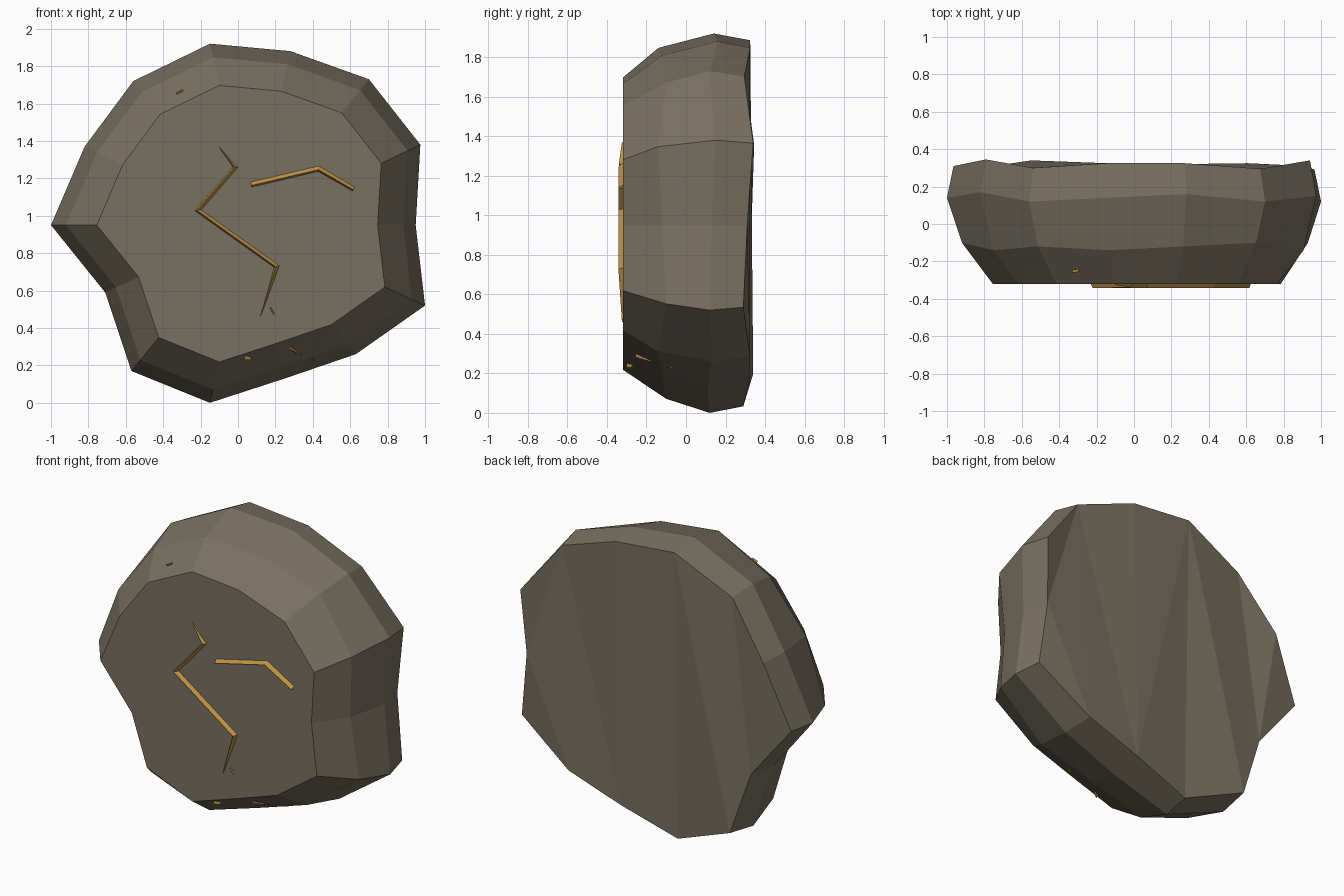
import bpy, bmesh
from mathutils import Vector

if "Cube" in bpy.data.objects:
    bpy.data.objects.remove(bpy.data.objects["Cube"])


def material(name, rgb):
    m = bpy.data.materials.new(name)
    m.diffuse_color = (*rgb, 1)
    m.use_nodes = True
    m.node_tree.nodes["Principled BSDF"].inputs["Base Color"].default_value = m.diffuse_color
    return m


STONE = material("grey brown stone", (0.19, 0.163, 0.12))
GOLD = material("gold vein", (0.52, 0.29, 0.06))


def finish(bm, name, mat):
    bmesh.ops.recalc_face_normals(bm, faces=bm.faces)
    me = bpy.data.meshes.new(name)
    bm.to_mesh(me)
    bm.free()
    me.materials.append(mat)
    ob = bpy.data.objects.new(name, me)
    bpy.context.collection.objects.link(ob)


# boulder: widest outline (x, z), scaled into four rings from front to back
outline = [(-.15, 1.92), (.28, 1.88), (.70, 1.73), (.975, 1.38), (.95, .95),
           (1.0, .52), (.63, .26), (.25, .13), (-.15, 0), (-.57, .17),
           (-.71, .59), (-1.0, .95), (-.82, 1.37), (-.56, 1.72)]
back_y = [.325, .325, .295, .34, .31, .29, .325, .32, .29, .34, .32, .31, .345, .30]
mid_y = [.14, .16, .12, .15, .13, .12, .13, .11, .12, .13, .12, .14, .17, .12]
rings = [(.77, .015, -.32), (.925, .005, -.12), (1, 0, None), (.965, 0, None)]
bm = bmesh.new()
loops = []
for k, (s, dx, y) in enumerate(rings):
    loop = []
    for i, (x, z) in enumerate(outline):
        py = mid_y[i] if k == 2 else back_y[i] if k == 3 else y
        if k == 1:
            py += .02 * (i % 3 - 1)
        loop.append(bm.verts.new((x * s + dx, py, .95 + (z - .95) * s)))
    loops.append(loop)
n = len(outline)
for a, b in zip(loops, loops[1:]):
    for i in range(n):
        j = (i + 1) % n
        bm.faces.new((a[i], a[j], b[j], b[i]))
bm.faces.new(loops[0])
back = bm.faces.new(loops[-1])
bmesh.ops.triangulate(bm, faces=[back])
finish(bm, "boulder", STONE)


# veins: ridge strips with a triangular section following a path
def vein(name, path, widths, height=.022, out=(0, -1, 0)):
    out = Vector(out).normalized()
    pts = [Vector(p) for p in path]
    bm = bmesh.new()
    secs = []
    for i, p in enumerate(pts):
        dirs = [(b - a).normalized() for a, b in zip(pts, pts[1:])][max(0, i - 1):i + 1]
        d = sum(dirs, Vector()).normalized()
        side = d.cross(out).normalized()
        if side.z < 0:
            side = -side
        # keep the sides of the strip on one hand along the path
        if secs and side.dot(last) < 0:
            side = -side
        last = side
        w = widths[i] / max(.5, d.dot(dirs[0]))
        h = height * min(1, widths[i] / .02)
        secs.append([bm.verts.new(q) for q in (
            p + side * w - out * .015, p - side * w * .35 + out * h,
            p - side * w - out * .015)])
    for a, b in zip(secs, secs[1:]):
        for i in range(3):
            j = (i + 1) % 3
            bm.faces.new((a[i], a[j], b[j], b[i]))
    bm.faces.new(secs[0])
    bm.faces.new(secs[-1])
    finish(bm, name, GOLD)


F = -.32
vein("long_vein", [(-.10, F, 1.37), (-.01, F, 1.26), (-.21, F, 1.03), (.21, F, .73), (.12, F, .46)],
     [.004, .018, .02, .02, .004])
vein("short_vein", [(.07, F, 1.17), (.43, F, 1.255), (.62, F, 1.145)], [.023, .023, .02])

# small vein flecks breaking through the surface
vein("lower_vein", [(.28, -.255, .29), (.41, -.07, .23)], [.012, .006], .012, (.2, -.35, -.9))
vein("front_fleck", [(.175, F, .51), (.195, F, .475)], [.012, .009], .012)
vein("bottom_fleck", [(.035, -.30, .24), (.07, -.275, .235)], [.012, .008], .015, (.1, -.6, -.8))
vein("top_fleck", [(-.33, -.255, 1.655), (-.295, -.24, 1.67)], [.008, .018], .015, (-.3, -.8, .6))
